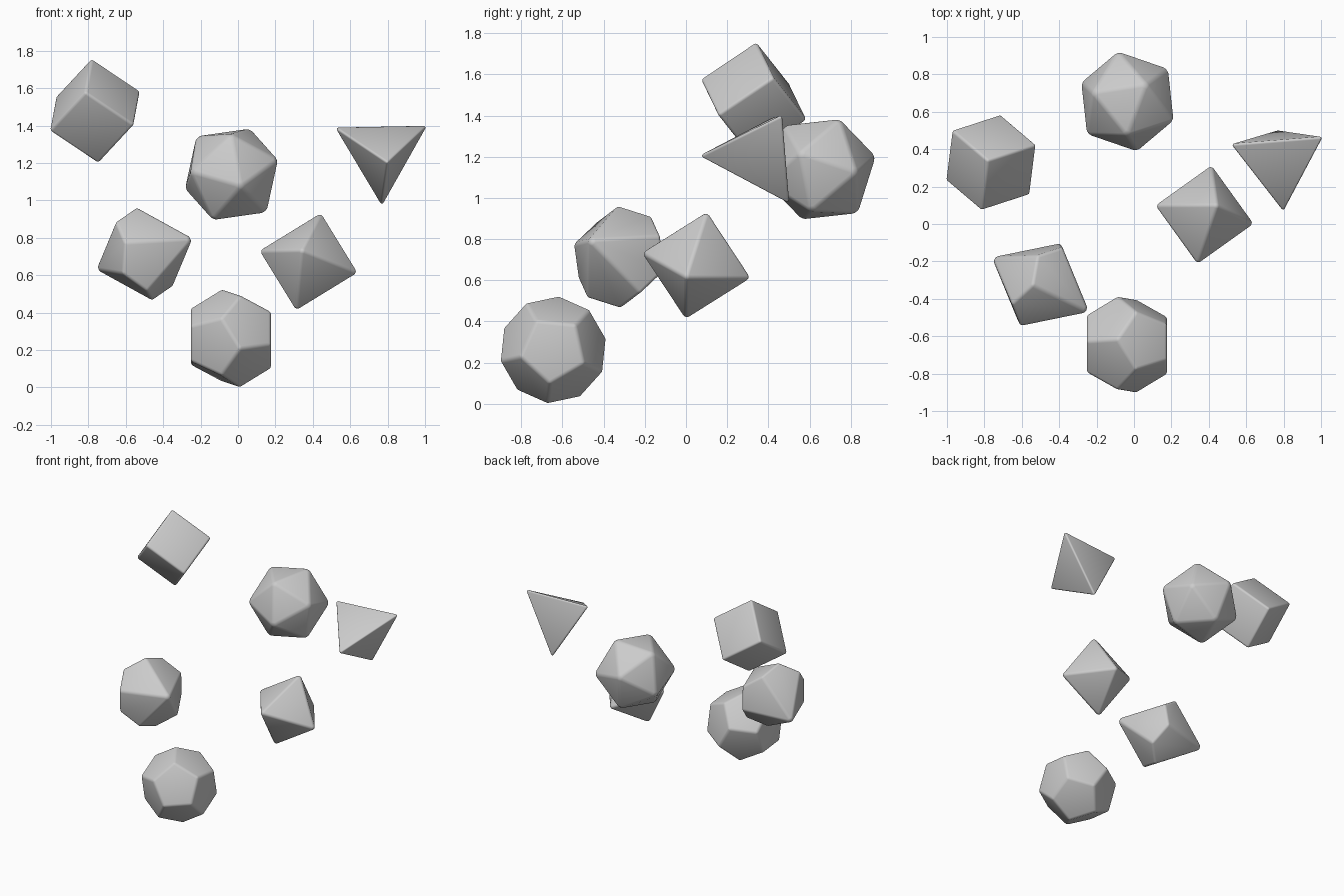
import bpy, bmesh
from math import cos, sin, sqrt, pi, radians
from itertools import product
from mathutils import Vector, Matrix

if "Cube" in bpy.data.objects:
    bpy.data.objects.remove(bpy.data.objects["Cube"])

PHI = (1 + sqrt(5)) / 2
BEVEL = 0.015


def ring(r, z, n, start=0.0):
    return [(r * cos(radians(start) + 2 * pi * k / n),
             r * sin(radians(start) + 2 * pi * k / n), z) for k in range(n)]


def die(name, points, center, ax, ay, radius=None):
    """Convex solid from corner points, turned so local x/y follow ax/ay, edges rounded."""
    ax = Vector(ax).normalized()
    az = ax.cross(Vector(ay)).normalized()
    rot = Matrix((ax, az.cross(ax), az)).transposed()
    pts = [Vector(p) for p in points]
    if radius:
        pts = [p.normalized() * radius for p in pts]
    bm = bmesh.new()
    for p in pts:
        bm.verts.new(rot @ p)
    bmesh.ops.convex_hull(bm, input=bm.verts[:])
    bmesh.ops.dissolve_limit(bm, angle_limit=0.05, verts=bm.verts[:], edges=bm.edges[:])
    bmesh.ops.recalc_face_normals(bm, faces=bm.faces[:])
    for f in bm.faces:
        f.smooth = True
    me = bpy.data.meshes.new(name)
    bm.to_mesh(me)
    bm.free()
    ob = bpy.data.objects.new(name, me)
    ob.location = center
    bpy.context.collection.objects.link(ob)
    mod = ob.modifiers.new("rounded_edges", 'BEVEL')
    mod.width = BEVEL
    mod.segments = 3
    mod.limit_method = 'NONE'
    return ob


signs = (-1, 1)

# four-sided die
die("four_sided_die", [(1, 1, -1), (1, -1, 1), (-1, 1, 1), (-1, -1, -1)],
    (0.774, 0.364, 1.241), (-0.037, 0.315, 0.598), (-0.443, -0.455, 0.212), 0.31)

# six-sided die
die("six_sided_die", list(product(signs, repeat=3)),
    (-0.765, 0.329, 1.478), (0.033, 0.262, 0.176), (0.253, 0.086, -0.167), 0.283)

# eight-sided die
die("eight_sided_die", [(s, 0, 0) for s in signs] + [(0, s, 0) for s in signs] + [(0, 0, s) for s in signs],
    (0.377, 0.05, 0.672), (0.065, 0.05, 0.252), (0.2525, -0.047, -0.051), 0.279)

# ten-sided die: two tips and a zigzag belt, with flat kite faces
tip, belt = 0.311, 0.252
step = tip * (1 - cos(pi / 5)) / (1 + cos(pi / 5))
die("ten_sided_die",
    [(0, 0, tip), (0, 0, -tip)] + ring(belt, -step, 5) + ring(belt, step, 5, 36),
    (-0.50, -0.324, 0.713), (-0.5, -0.476, 0.724), (-0.215, -0.741, -0.636))

# twelve-sided die: local z is a face normal, pointing to +x
half = ring(0.6071, 0.7947, 5) + ring(0.9822, 0.1876, 5)
die("twelve_sided_die", half + [(-x, -y, -z) for x, y, z in half],
    (-0.038, -0.645, 0.262),
    (0, cos(radians(264)), sin(radians(264))), (0, cos(radians(354)), sin(radians(354))), 0.27)

# twenty-sided die
ico = []
for a, b in product(signs, repeat=2):
    ico += [(a * PHI, b, 0), (a, 0, b * PHI), (0, a * PHI, b)]
die("twenty_sided_die", ico,
    (-0.035, 0.655, 1.139), (0.628, -0.777, 0.035), (-0.679, -0.551, -0.484), 0.281)
